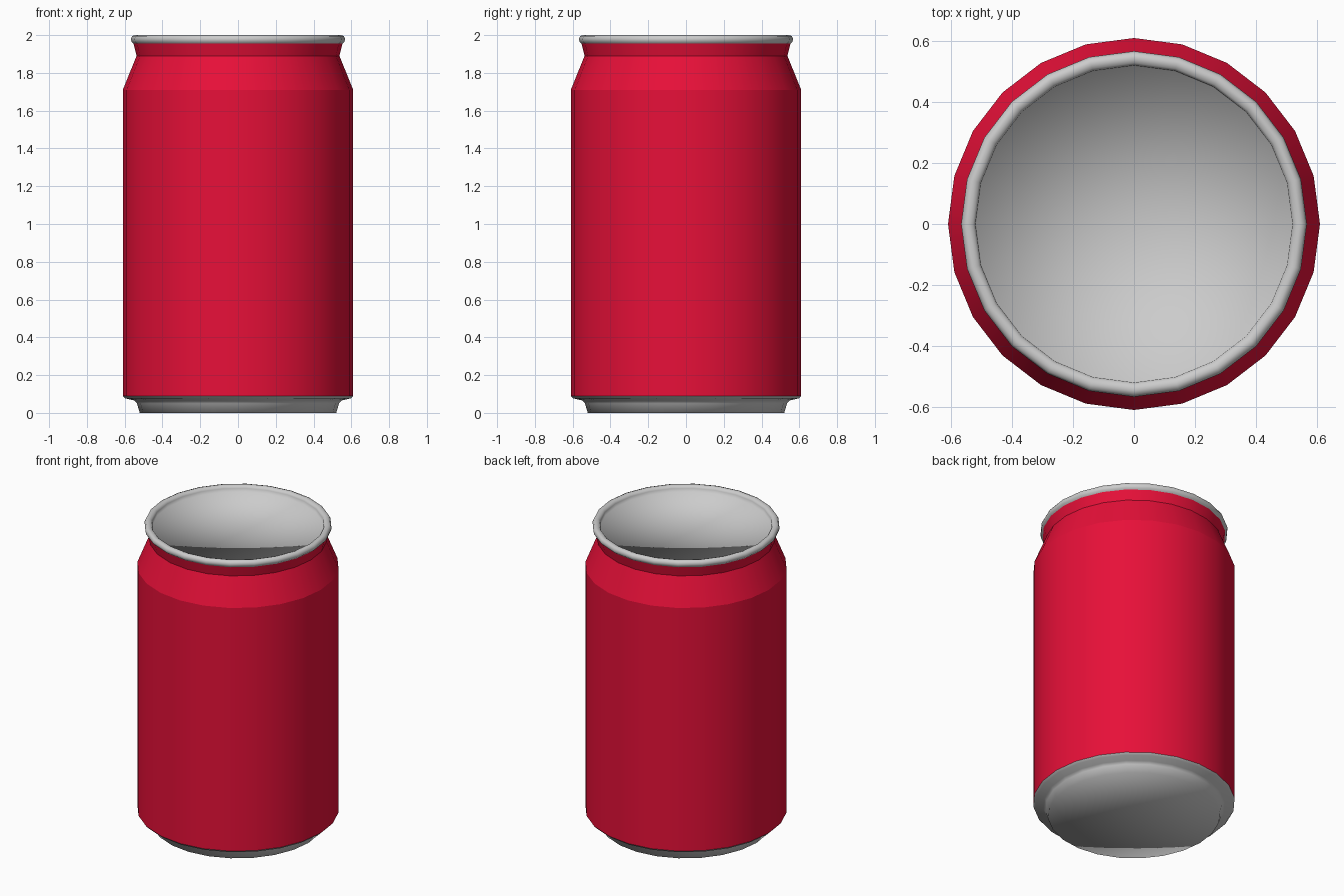
import bpy, bmesh, math

if "Cube" in bpy.data.objects:
    bpy.data.objects.remove(bpy.data.objects["Cube"])

SIDES = 24


def lathe(name, profile, closed=False, angle=None, color=None):
    """Revolve an (r, z) profile around z; points with r = 0 become poles."""
    bm = bmesh.new()
    rings = []
    for r, z in profile:
        if r == 0:
            rings.append([bm.verts.new((0, 0, z))] * SIDES)
        else:
            rings.append([bm.verts.new((r * math.cos(math.tau * i / SIDES),
                                        r * math.sin(math.tau * i / SIDES), z))
                          for i in range(SIDES)])
    pairs = list(zip(rings, rings[1:]))
    if closed:
        pairs.append((rings[-1], rings[0]))
    for a, b in pairs:
        for i in range(SIDES):
            j = (i + 1) % SIDES
            quad = list(dict.fromkeys((a[i], a[j], b[j], b[i])))
            bm.faces.new(quad)
    mesh = bpy.data.meshes.new(name)
    bm.to_mesh(mesh)
    bm.free()
    obj = bpy.data.objects.new(name, mesh)
    bpy.context.collection.objects.link(obj)
    bpy.ops.object.select_all(action='DESELECT')
    obj.select_set(True)
    bpy.context.view_layer.objects.active = obj
    if angle is None:
        bpy.ops.object.shade_smooth()
    else:
        bpy.ops.object.shade_smooth_by_angle(angle=math.radians(angle))
    if color:
        mat = bpy.data.materials.new(name + "_paint")
        mat.diffuse_color = color
        mat.use_nodes = True
        mat.node_tree.nodes["Principled BSDF"].inputs["Base Color"].default_value = mat.diffuse_color
        mesh.materials.append(mat)
    return obj


# Bare metal base: flat underside, foot and flare out to the wall
lathe("base", [(0, 0), (0.52, 0), (0.535, 0.05), (0.55, 0.066),
               (0.598, 0.077), (0.61, 0.09)])

# Painted wall with shoulder and pinched neck
lathe("body", [(0.61, 0.09), (0.61, 1.71), (0.537, 1.89), (0.553, 1.955)],
      angle=18, color=(0.8, 0.005, 0.04, 1))

# Rolled rim running over into the slightly sunken lid
lathe("rim_and_lid", [(0.553, 1.955), (0.564, 1.965), (0.567, 1.98),
                      (0.56, 1.995), (0.545, 2.0), (0.528, 1.995),
                      (0.52, 1.983), (0.518, 1.96), (0, 1.96)])
